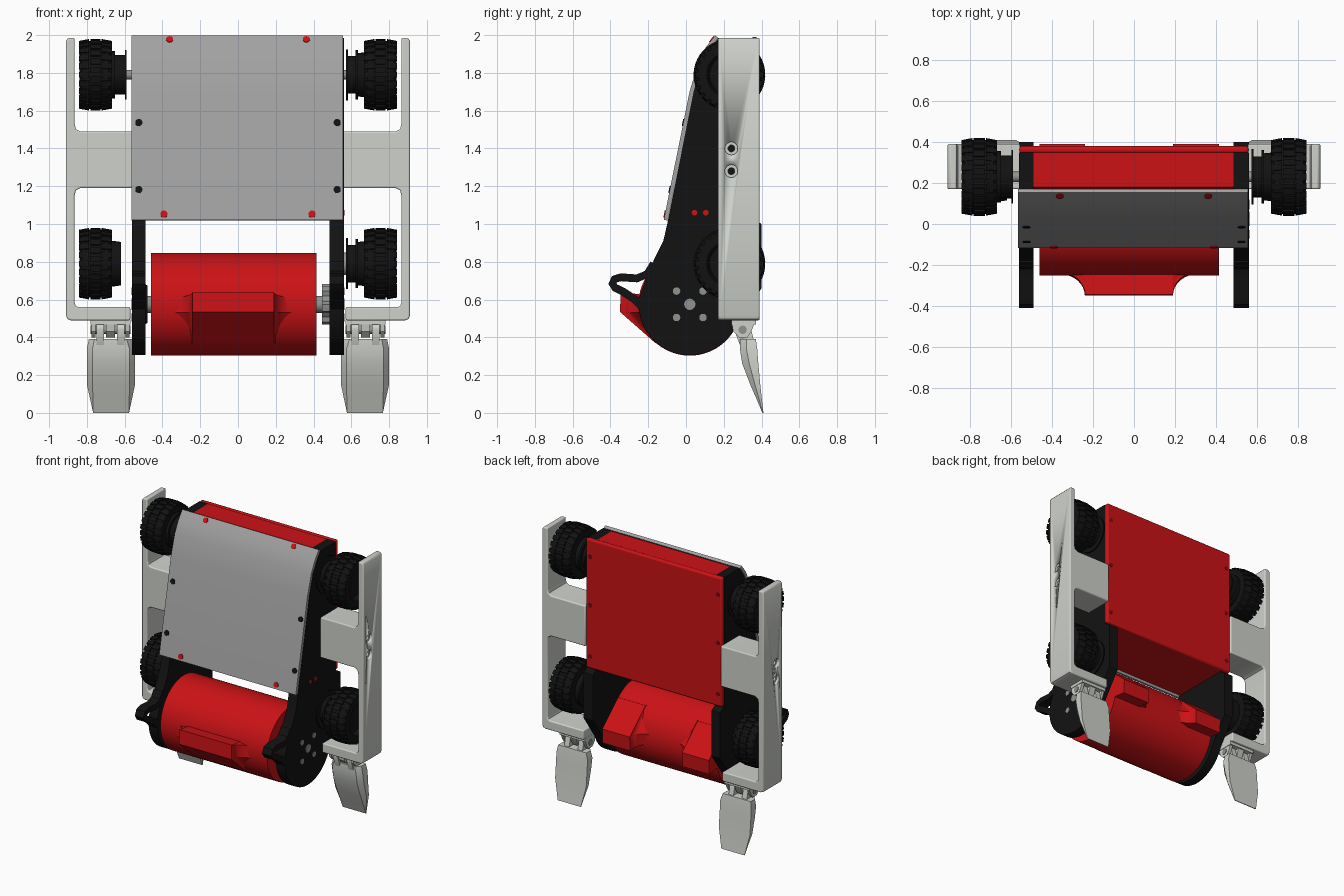
import bpy, bmesh
from math import sin, cos, pi, radians, sqrt
from mathutils import Vector

if "Cube" in bpy.data.objects:
    bpy.data.objects.remove(bpy.data.objects["Cube"])


def material(name, rgb):
    m = bpy.data.materials.new(name)
    m.diffuse_color = (*rgb, 1)
    m.use_nodes = True
    m.node_tree.nodes["Principled BSDF"].inputs["Base Color"].default_value = m.diffuse_color
    return m


RED = material("red", (0.6, 0.006, 0.008))
DARK_RED = material("dark red", (0.22, 0.004, 0.005))
BLACK = material("black", (0.006, 0.006, 0.006))
GREY = material("sheet grey", (0.36, 0.36, 0.36))
LIGHT = material("light grey", (0.62, 0.64, 0.6))
STEEL = material("steel grey", (0.28, 0.29, 0.28))


def finish(name, bm, mat, bevel=0, angle=35):
    bmesh.ops.recalc_face_normals(bm, faces=bm.faces)
    me = bpy.data.meshes.new(name)
    bm.to_mesh(me)
    bm.free()
    me.materials.append(mat)
    ob = bpy.data.objects.new(name, me)
    bpy.context.collection.objects.link(ob)
    bpy.ops.object.select_all(action='DESELECT')
    ob.select_set(True)
    bpy.context.view_layer.objects.active = ob
    bpy.ops.object.shade_smooth_by_angle(angle=radians(angle))
    if bevel:
        mod = ob.modifiers.new("bevel", 'BEVEL')
        mod.width, mod.segments, mod.limit_method = bevel, 3, 'ANGLE'
        mod.angle_limit = radians(50)
    return ob


def loft_into(bm, rings):
    """Skin closed rings of equal length and cap both ends."""
    vs = [[bm.verts.new(p) for p in r] for r in rings]
    n = len(vs[0])
    for a, b in zip(vs, vs[1:]):
        for i in range(n):
            j = (i + 1) % n
            bm.faces.new((a[i], a[j], b[j], b[i]))
    bm.faces.new(vs[0])
    bm.faces.new(vs[-1])


def loft(name, rings, mat, **kw):
    bm = bmesh.new()
    loft_into(bm, rings)
    return finish(name, bm, mat, **kw)


def prism(name, pts, axis, a, b, mat, **kw):
    place = (lambda t, p: (t, p[0], p[1])) if axis == 'x' else (lambda t, p: (p[0], t, p[1]))
    return loft(name, [[place(t, p) for p in pts] for t in (a, b)], mat, **kw)


def lathe_into(bm, prof, y, z, seg):
    loft_into(bm, [[(x, y + r * cos(2 * pi * i / seg), z + r * sin(2 * pi * i / seg))
                    for i in range(seg)] for x, r in prof])


def lathe(name, prof, y, z, mat, seg=32):
    bm = bmesh.new()
    lathe_into(bm, prof, y, z, seg)
    return finish(name, bm, mat)


def disc(name, loc, normal, r, mat, depth=0.008):
    bm = bmesh.new()
    rot = Vector(normal).to_track_quat('Z', 'Y').to_matrix().to_4x4()
    rot.translation = loc
    bmesh.ops.create_cone(bm, cap_ends=True, segments=20, radius1=r, radius2=r, depth=depth, matrix=rot)
    return finish(name, bm, mat)


def band(path, w):
    """Outline of an open path with width w."""
    ps = [Vector(p) for p in path]
    left, right = [], []
    for i, p in enumerate(ps):
        d = (ps[min(i + 1, len(ps) - 1)] - ps[max(i - 1, 0)]).normalized()
        n = Vector((-d.y, d.x)) * w / 2
        left.append(p + n)
        right.append(p - n)
    return left + right[::-1]


AY, AZ = 0.02, 0.575   # drum axis

# side plates with rounded lower end and handle loops
arc = [(AY + 0.27 * cos(radians(t)), AZ + 0.27 * sin(radians(t))) for t in range(-20, -191, -6)]
plate = [(0.17, 1.985), (0.35, 1.985), (0.35, 1.03), (0.40, 1.0), (0.40, 0.66)] + arc + \
        [(-0.21, 0.72), (-0.17, 0.81), (-0.12, 0.91), (-0.095, 1.02), (0.04, 1.70), (0.082, 1.85)]
ear = [(-0.17, 0.79), (-0.205, 0.735), (-0.26, 0.712), (-0.345, 0.718), (-0.38, 0.707), (-0.39, 0.685),
       (-0.375, 0.662), (-0.33, 0.64), (-0.27, 0.60), (-0.22, 0.55)]
for side, x0, x1 in (("left", -0.56, -0.49), ("right", 0.485, 0.56)):
    s = -1 if x0 < 0 else 1
    prism(side + "_side_plate", plate, 'x', x0, x1, BLACK)
    prism(side + "_handle_loop", band(ear, 0.042), 'x', x0, x1, BLACK)
    disc(side + "_axle_end", (s * 0.56, AY, AZ), (1, 0, 0), 0.03, STEEL)
    for dy in (-0.07, 0.07):
        for dz in (-0.07, 0.07):
            disc(side + "_axle_bolt", (s * 0.56, AY + dy, AZ + dz), (1, 0, 0), 0.02, STEEL)
    for y in (0.045, 0.105):
        disc(side + "_plate_screw", (s * 0.56, y, 1.06), (1, 0, 0), 0.015, RED)

# red chassis box and back panel
prism("chassis_box", [(0.18, 1.985), (0.36, 1.985), (0.36, 1.03), (-0.085, 1.03), (0.05, 1.70), (0.09, 1.85)],
      'x', -0.49, 0.485, RED)
prism("back_panel", [(0.345, 1.03), (0.38, 1.03), (0.38, 1.99), (0.345, 1.99)], 'x', -0.56, 0.56, RED, bevel=0.014)
for x in (-0.525, 0.525):
    for z in (1.12, 1.5, 1.86):
        disc("back_screw", (x, 0.378, z), (0, 1, 0), 0.015, DARK_RED)

# bent front armour sheet with screws
sheet = [(-0.107, 1.02), (0.03, 1.70), (0.075, 1.85), (0.115, 1.93), (0.162, 1.992)]
prism("front_armour", band(sheet, 0.022), 'x', -0.565, 0.557, GREY)
for x, z, mat in ((0.525, 1.535, BLACK), (0.525, 1.18, BLACK), (0.362, 1.97, RED), (0.392, 1.05, RED)):
    for a, b in zip(sheet, sheet[1:]):
        if a[1] <= z <= b[1]:
            t = (z - a[1]) / (b[1] - a[1])
            n = Vector((0, -(b[1] - a[1]), b[0] - a[0])).normalized()
            for s in (-1, 1):
                disc("armour_screw", Vector((s * x, a[0] + t * (b[0] - a[0]), z)) + n * 0.0115, n, 0.019, mat)

# drum with one central tooth in front and two end teeth behind
lathe("drum", [(-0.46, 0.272), (0.415, 0.272)], AY, AZ, RED, 72)


def tooth(name, keys, turn):
    base = [(-0.10, 0.61), (-0.235, 0.61), (-0.245, 0.53), (-0.14, 0.36), (-0.05, 0.40)]
    tip = [(-0.10, 0.61), (-0.345, 0.64), (-0.35, 0.535), (-0.165, 0.372), (-0.05, 0.40)]
    rings = []
    for x, t in keys:
        ring = []
        for (y0, z0), (y1, z1) in zip(base, tip):
            y, z = y0 + (y1 - y0) * t, z0 + (z1 - z0) * t
            ring.append((x, 2 * AY - y, 2 * AZ - z) if turn else (x, y, z))
        rings.append(ring)
    loft(name, rings, RED)


def flare(x, d):
    """Concave run from the drum surface up to a tooth that begins at x."""
    return [(x + d * 0.12 * (1 - u), 1 - sqrt(max(0, 1 - u * u))) for u in [sin(k * pi / 16) for k in range(9)]]


tooth("front_drum_tooth", flare(-0.24, -1) + flare(0.19, 1)[::-1], False)
tooth("back_left_drum_tooth", [(-0.46, 1)] + flare(-0.24, 1)[::-1], True)
tooth("back_right_drum_tooth", flare(0.19, -1) + [(0.415, 1)], True)

# drum axle, bearing and pulley
lathe("drum_axle", [(-0.5, 0.045), (0.5, 0.045)], AY, AZ, STEEL)
lathe("drum_bearing", [(-0.5, 0.11), (-0.48, 0.10)], AY, AZ, BLACK)
bm = bmesh.new()
loft_into(bm, [[(x, AY + r * cos(i * pi / 18), AZ + r * sin(i * pi / 18)) for i in range(36)
                for r in [0.108 if i % 6 < 3 else 0.088]] for x in (0.445, 0.486)])
finish("drum_pulley", bm, STEEL)

# wheels: tyre body, staggered tread blocks and hub
WY = 0.23


def wheel(name, s, z, hub):
    bm = bmesh.new()
    lathe_into(bm, [(s * x, r) for x, r in ((0.67, 0.12), (0.67, 0.165), (0.685, 0.18), (0.825, 0.18),
                                            (0.838, 0.165), (0.838, 0.12), (0.80, 0.105))], WY, z, 48)
    for row, (xa, xb) in enumerate(((0.668, 0.722), (0.728, 0.782), (0.788, 0.842))):
        for i in range(24):
            mid = 2 * pi * (i + 0.5 * (row % 2)) / 24
            rings = []
            for a in (mid - 0.085, mid + 0.085):
                corners = ((xa, 0.165), (xb, 0.165), (xb, 0.18 if row == 2 else 0.19),
                           (xa, 0.18 if row == 0 else 0.19))
                rings.append([(s * x, WY + r * cos(a), z + r * sin(a)) for x, r in corners])
            loft_into(bm, rings)
    finish(name + "_tyre", bm, BLACK)
    lathe(name + "_hub", [(s * x, r) for x, r in hub], WY, z, BLACK, 36)


plain = [(0.62, 0.115), (0.655, 0.12), (0.69, 0.12)]
flanged = [(0.573, 0.10), (0.573, 0.135), (0.583, 0.135), (0.583, 0.10), (0.622, 0.10), (0.622, 0.13),
           (0.634, 0.13), (0.634, 0.115), (0.69, 0.12)]
spool = [(0.59, 0.13), (0.598, 0.13), (0.598, 0.105), (0.65, 0.105), (0.65, 0.125), (0.69, 0.125)]
for name, s, z, hub in (("upper_left", -1, 1.79, spool), ("lower_left", -1, 0.79, plain),
                        ("upper_right", 1, 1.79, flanged), ("lower_right", 1, 0.79, flanged)):
    wheel(name, s, z, hub)
    if hub is not plain:
        r = 0.06 if name == "lower_right" else 0.025
        lathe(name + "_shaft", [(s * 0.55, r), (s * 0.62, r)], WY, z, STEEL)

# wheel guard frames, hinges and forks
guard = [(0.865, 1.985), (0.90, 1.985), (0.91, 1.97), (0.91, 0.515), (0.903, 0.497), (0.885, 0.49), (0.57, 0.49),
         (0.57, 0.56), (0.845, 0.56), (0.86, 0.567), (0.865, 0.585), (0.865, 1.15), (0.858, 1.178), (0.835, 1.19),
         (0.555, 1.19), (0.555, 1.49), (0.835, 1.49), (0.858, 1.502), (0.865, 1.53)]
for side, s in (("left", -1), ("right", 1)):
    frame = prism(side + "_guard_frame", [(s * x, z) for x, z in guard], 'y', 0.17, 0.39, LIGHT, bevel=0.008)
    bm = bmesh.new()
    for z in (1.28, 1.40):
        lathe_into(bm, [(s * 0.54, 0.018), (s * 0.89, 0.018), (s * 0.89, 0.034), (s * 0.95, 0.034)], 0.24, z, 24)
    cutter = finish(side + "_bolt_hole_cutter", bm, LIGHT)
    cutter.hide_render = True
    cutter.hide_set(True)
    cut = frame.modifiers.new("bolt_holes", 'BOOLEAN')
    cut.operation, cut.object, cut.solver = 'DIFFERENCE', cutter, 'EXACT'

    prism(side + "_hinge_base", [(0.24, 0.468), (0.37, 0.468), (0.37, 0.495), (0.24, 0.495)], 'x',
          s * 0.57, s * 0.78, LIGHT)
    lug = [(0.24, 0.49), (0.37, 0.49), (0.345, 0.43), (0.325, 0.40), (0.28, 0.40), (0.25, 0.43)]
    for x, w in ((0.765, 0.022), (0.675, 0.05), (0.585, 0.022)):
        prism(side + "_hinge_lug", lug, 'x', s * (x - w / 2), s * (x + w / 2), LIGHT)
    knuckle = [(0.30 + 0.045 * cos(k * pi / 8), 0.44 + 0.045 * sin(k * pi / 8)) for k in range(9)]
    for x in (0.73, 0.62):
        prism(side + "_fork_knuckle", knuckle + [(0.285, 0.36), (0.365, 0.36)], 'x',
              s * (x - 0.02), s * (x + 0.02), LIGHT)
    lathe(side + "_hinge_pin", [(s * 0.57, 0.022), (s * 0.78, 0.022)], 0.30, 0.44, STEEL, 20)
    rings = []
    for z, yf, ym, yb, x0, x1 in ((0.39, 0.285, 0.32, 0.37, 0.56, 0.79), (0.34, 0.285, 0.32, 0.377, 0.545, 0.80),
                                  (0.26, 0.298, 0.335, 0.383, 0.545, 0.80), (0.15, 0.34, 0.365, 0.393, 0.545, 0.80),
                                  (0.07, 0.375, 0.388, 0.402, 0.562, 0.782), (0.0, 0.404, 0.406, 0.41, 0.577, 0.767)):
        c = 0.03 * min(1, z / 0.15)
        rings.append([(s * x, y, z) for x, y in ((x0, yb), (x1, yb), (x1, ym), (x1 - c, yf), (x0 + c, yf), (x0, ym))])
    loft(side + "_fork", rings, LIGHT, angle=20)
